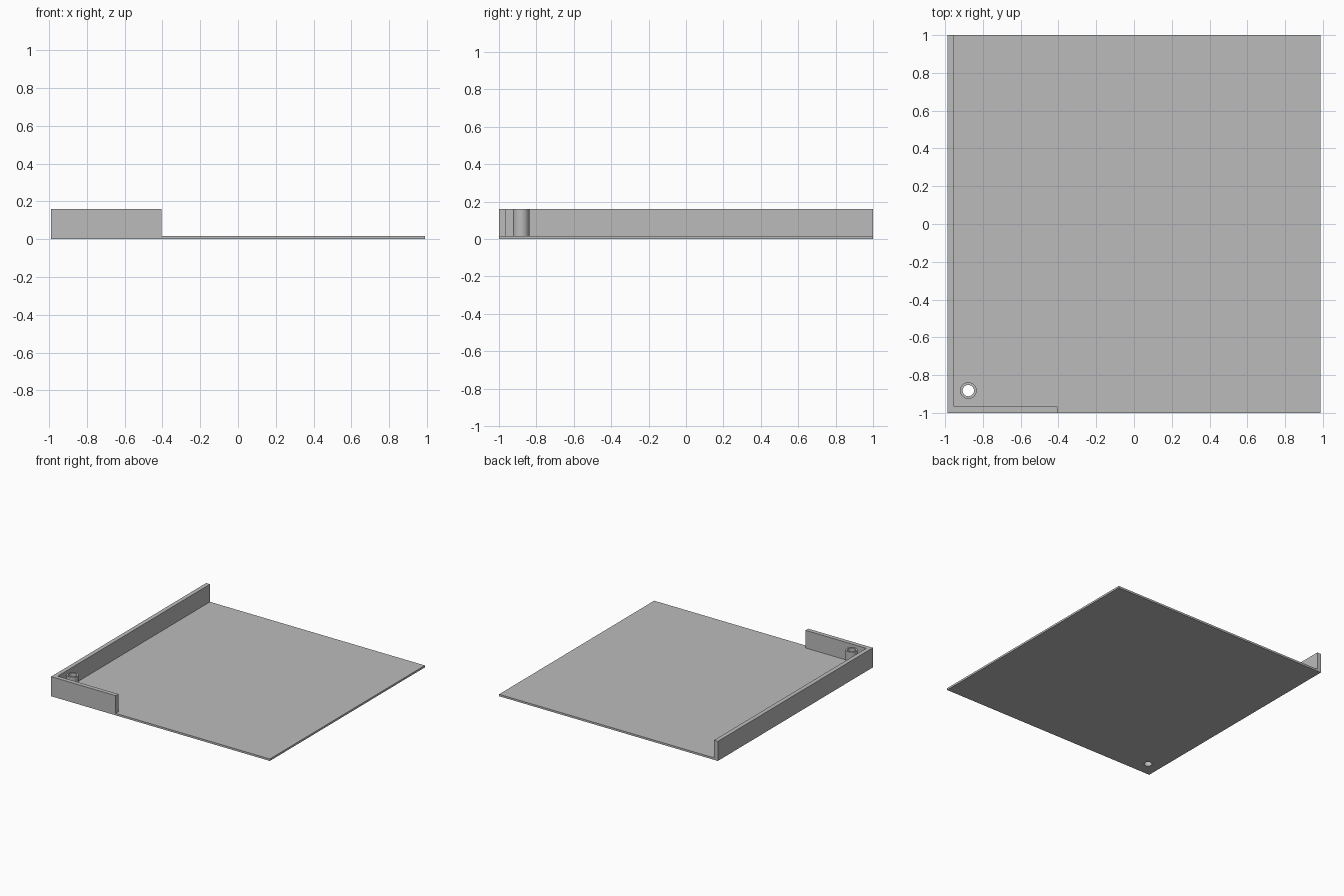
import bpy
import bmesh
import math

if "Cube" in bpy.data.objects:
    bpy.data.objects.remove(bpy.data.objects["Cube"], do_unlink=True)

# Main dimensions
LEFT, RIGHT, FRONT, BACK = -0.988, 0.988, -1.0, 1.0
FLOOR, TOP = 0.016, 0.16
WALL = 0.035
WALL_END = -0.405
BOSS = (-0.877, -0.882)
BOSS_R, HOLE_R, SIDES = 0.044, 0.03, 48

grey = bpy.data.materials.new("plain_grey")
grey.use_nodes = True
colour = (0.5, 0.5, 0.5, 1)
grey.diffuse_color = colour
grey.node_tree.nodes["Principled BSDF"].inputs["Base Color"].default_value = colour


def circle(radius):
    steps = [math.tau * i / SIDES for i in range(SIDES)]
    return [(BOSS[0] + radius * math.cos(a), BOSS[1] + radius * math.sin(a)) for a in steps]


def prism(name, outline, bottom, top):
    """Extrude a counter-clockwise outline straight up."""
    bm = bmesh.new()
    face = bm.faces.new([bm.verts.new((x, y, bottom)) for x, y in outline])
    raised = bmesh.ops.extrude_face_region(bm, geom=[face], use_keep_orig=True)["geom"]
    for v in raised:
        if isinstance(v, bmesh.types.BMVert):
            v.co.z = top
    bmesh.ops.recalc_face_normals(bm, faces=bm.faces[:])
    mesh = bpy.data.meshes.new(name)
    bm.to_mesh(mesh)
    bm.free()
    mesh.materials.append(grey)
    obj = bpy.data.objects.new(name, mesh)
    bpy.context.collection.objects.link(obj)
    return obj


# Thin rectangular floor
floor = prism("floor_plate", [(LEFT, FRONT), (RIGHT, FRONT), (RIGHT, BACK), (LEFT, BACK)], 0, FLOOR)

# L-shaped wall along the full right side and part of the front
prism("corner_wall", [
    (LEFT, FRONT), (WALL_END, FRONT), (WALL_END, FRONT + WALL),
    (LEFT + WALL, FRONT + WALL), (LEFT + WALL, BACK), (LEFT, BACK),
], FLOOR, TOP)

# Round screw boss in the corner
boss = prism("screw_boss", circle(BOSS_R), FLOOR, TOP)

# Hole through boss and floor
cutter = prism("hole_cutter", circle(HOLE_R), -0.1, TOP + 0.1)
for obj in (floor, boss):
    cut = obj.modifiers.new("screw_hole", 'BOOLEAN')
    cut.operation = 'DIFFERENCE'
    cut.solver = 'EXACT'
    cut.object = cutter
    bpy.ops.object.select_all(action='DESELECT')
    obj.select_set(True)
    bpy.context.view_layer.objects.active = obj
    bpy.ops.object.modifier_apply(modifier=cut.name)
    bpy.ops.object.shade_smooth_by_angle(angle=math.radians(30))
bpy.data.objects.remove(cutter, do_unlink=True)
